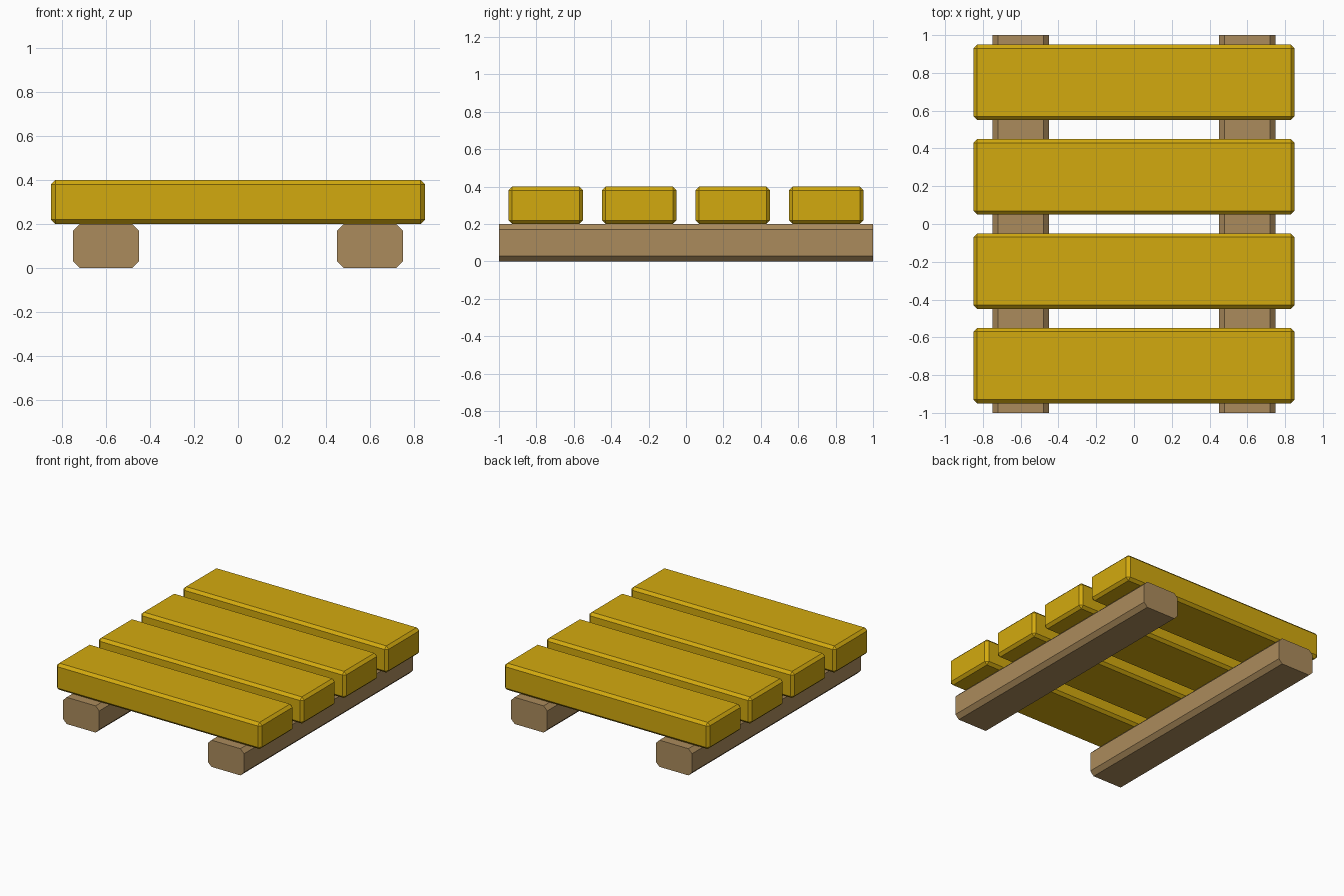
import bpy
import bmesh
from mathutils import Matrix, Vector

if "Cube" in bpy.data.objects:
    bpy.data.objects.remove(bpy.data.objects["Cube"])


def material(name, colour):
    m = bpy.data.materials.new(name)
    m.diffuse_color = (*colour, 1.0)
    m.use_nodes = True
    m.node_tree.nodes["Principled BSDF"].inputs["Base Color"].default_value = m.diffuse_color
    return m


GOLD = material("golden_yellow", (0.65, 0.40, 0.0045))
BROWN = material("tan_brown", (0.41, 0.26, 0.107))


def chamfered_box(name, centre, size, chamfer, mat, along_y_only=False):
    bm = bmesh.new()
    bmesh.ops.create_cube(bm, size=1.0, matrix=Matrix.Diagonal((*size, 1.0)))
    edges = bm.edges[:]
    if along_y_only:
        edges = [e for e in edges
                 if abs(e.verts[0].co.y - e.verts[1].co.y) > 0.01]
    bmesh.ops.bevel(bm, geom=edges, offset=chamfer, offset_type='OFFSET',
                    segments=1, profile=0.5, affect='EDGES')
    mesh = bpy.data.meshes.new(name)
    bm.to_mesh(mesh)
    bm.free()
    mesh.materials.append(mat)
    ob = bpy.data.objects.new(name, mesh)
    ob.location = Vector(centre)
    bpy.context.collection.objects.link(ob)
    return ob


# Two support rails with square-cut ends
for side, x in (("left", -0.6), ("right", 0.6)):
    chamfered_box(f"{side}_rail", (x, 0, 0.1), (0.3, 2.0, 0.2), 0.03, BROWN, True)

# Four planks laid across the rails
for i in range(4):
    chamfered_box(f"plank_{i + 1}", (0, -0.75 + 0.5 * i, 0.3),
                  (1.7, 0.4, 0.2), 0.02, GOLD)
